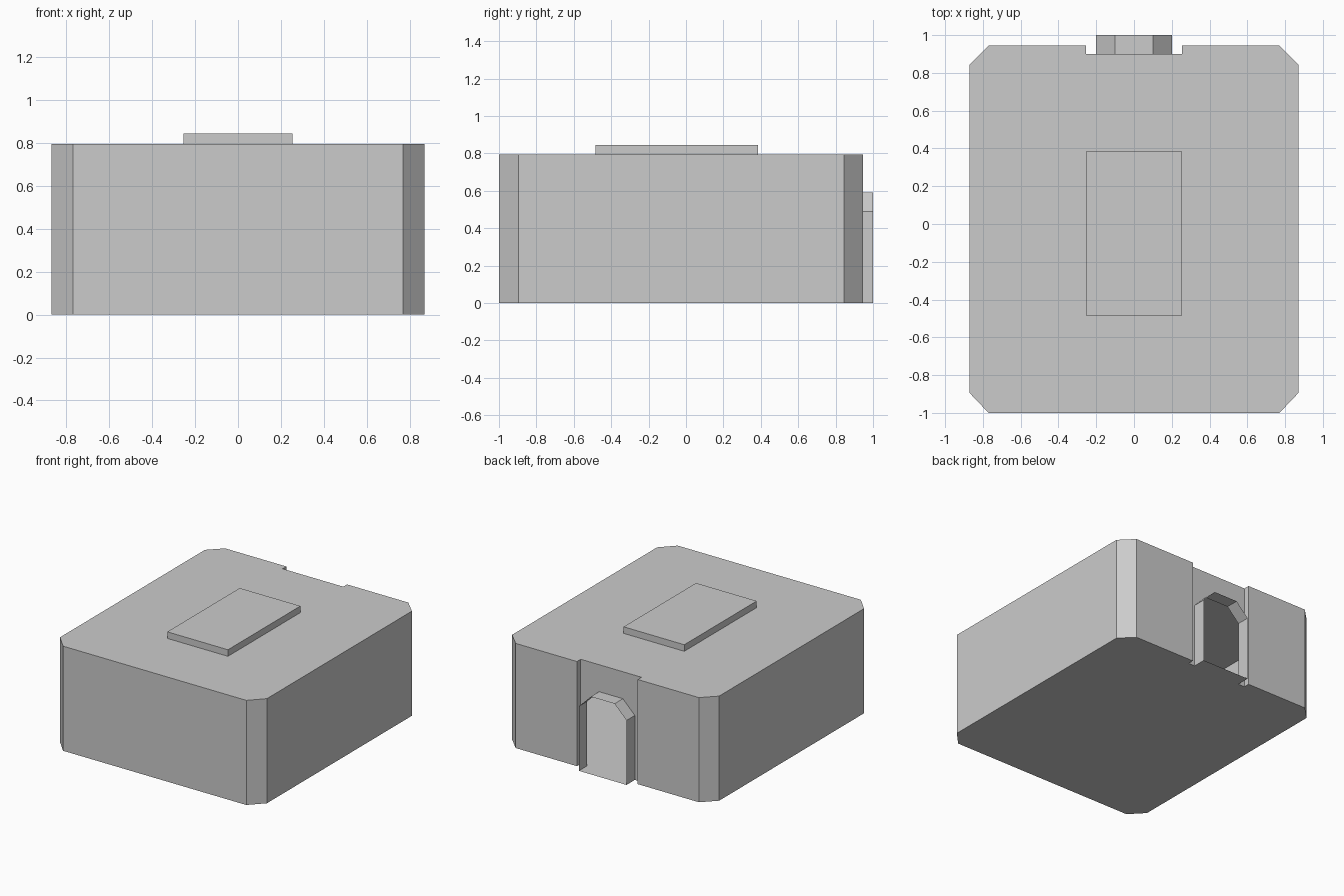
import bpy
import bmesh
from mathutils import Vector

cube = bpy.data.objects.get("Cube")
if cube:
    bpy.data.objects.remove(cube)

grey = bpy.data.materials.new("plain_grey")
grey.use_nodes = True
COLOUR = (0.6, 0.6, 0.6, 1)
grey.diffuse_color = COLOUR
grey.node_tree.nodes["Principled BSDF"].inputs["Base Color"].default_value = COLOUR


def mirrored(half):
    """Complete an outline by mirroring its +x half."""
    return half + [(-p[0], *p[1:]) for p in reversed(half)]


def extrude_outline(name, outline, along, caps=True, skip=None, extra=None):
    """Sweep an outline along a vector; skip leaves one side open, extra adds a face."""
    bm = bmesh.new()
    along = Vector(along)
    start = [bm.verts.new(p) for p in outline]
    end = [bm.verts.new(Vector(p) + along) for p in outline]
    n = len(outline)
    for i in range(n):
        j = (i + 1) % n
        if i != skip:
            bm.faces.new((start[i], start[j], end[j], end[i]))
    if caps:
        bm.faces.new(start[::-1])
        bm.faces.new(end)
    if extra:
        bm.faces.new([bm.verts.new(p) for p in extra])
    bmesh.ops.remove_doubles(bm, verts=bm.verts, dist=0.0001)
    mesh = bpy.data.meshes.new(name)
    bm.to_mesh(mesh)
    bm.free()
    mesh.materials.append(grey)
    obj = bpy.data.objects.new(name, mesh)
    bpy.context.scene.collection.objects.link(obj)
    return obj


HEIGHT = 0.795
NOTCH = 0.255
NOTCH_Y, BACK_Y = 0.9, 0.945

# Doorway arch, open into the hollow body
half_arch = [(0.2, NOTCH_Y, 0), (0.2, NOTCH_Y, 0.49), (0.1, NOTCH_Y, 0.59)]
arch = mirrored(half_arch)

# Hollow body: chamfered corners, back notch whose wall has the doorway cut out
half_body = [(0.77, -1, 0), (0.87, -0.895, 0), (0.87, 0.845, 0),
             (0.77, BACK_Y, 0), (NOTCH, BACK_Y, 0), (NOTCH, NOTCH_Y, 0)]
notch_wall = [(-NOTCH, NOTCH_Y, 0), (-NOTCH, NOTCH_Y, HEIGHT),
              (NOTCH, NOTCH_Y, HEIGHT), (NOTCH, NOTCH_Y, 0)] + arch
extrude_outline("body", mirrored(half_body), (0, 0, HEIGHT),
                skip=len(half_body) - 1, extra=notch_wall[::-1])

# Door surround: thin open-ended sleeve standing out of the notch
extrude_outline("door_surround", arch[::-1], (0, 0.1, 0), caps=False)

# Raised panel on the roof
panel = [(-0.255, -0.485, HEIGHT), (0.255, -0.485, HEIGHT),
         (0.255, 0.385, HEIGHT), (-0.255, 0.385, HEIGHT)]
extrude_outline("roof_panel", panel, (0, 0, 0.05))
